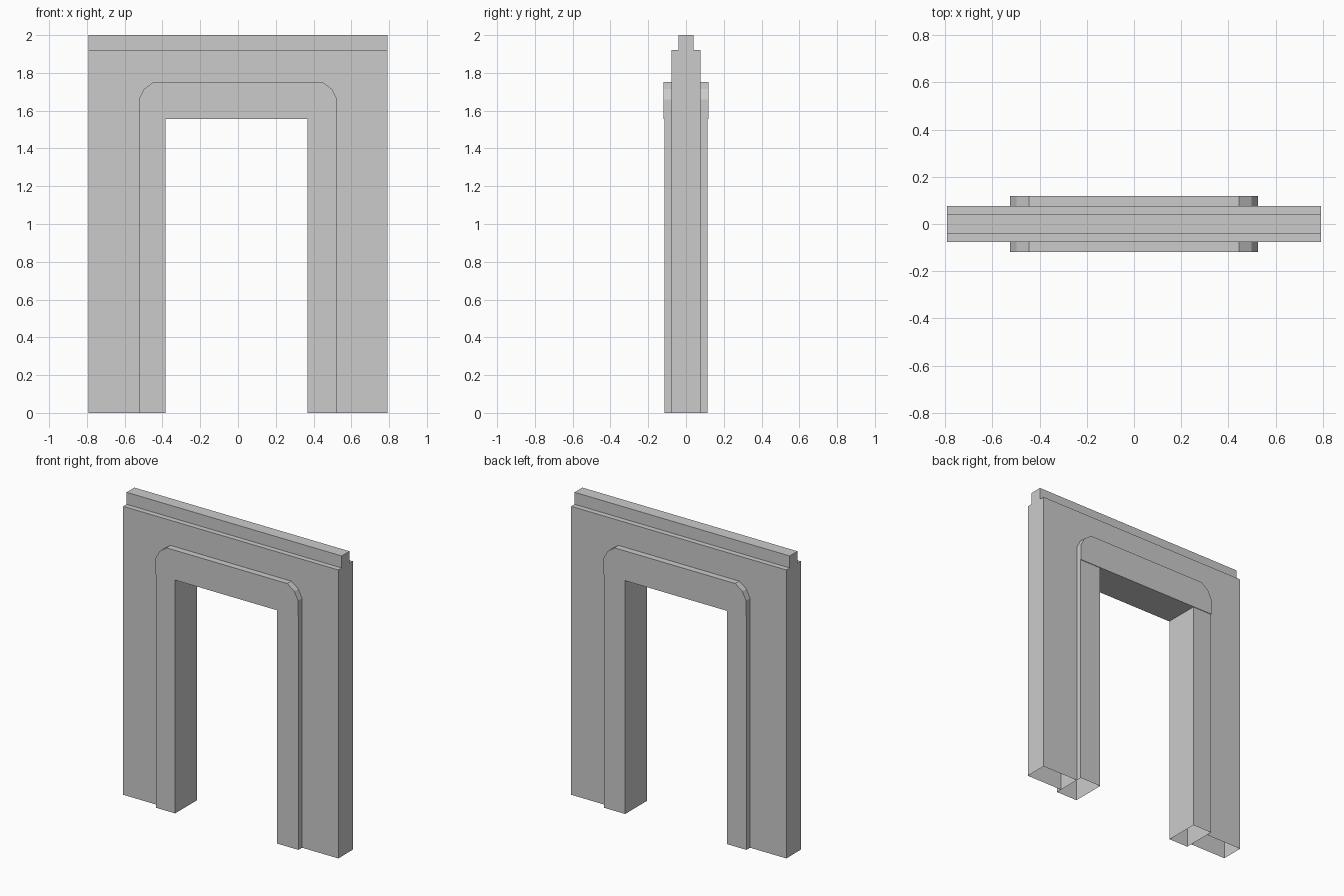
import bpy
import bmesh

cube = bpy.data.objects.get("Cube")
if cube:
    bpy.data.objects.remove(cube, do_unlink=True)

stone = bpy.data.materials.new("stone_grey")
stone.use_nodes = True
grey = (0.6, 0.6, 0.6, 1)
stone.diffuse_color = grey
stone.node_tree.nodes["Principled BSDF"].inputs["Base Color"].default_value = grey


def prism(name, outline, half_depth, open_heights=()):
    """Extrude an x-z outline along y, dropping level faces at open_heights."""
    bm = bmesh.new()
    face = bm.faces.new([bm.verts.new((x, -half_depth, z)) for x, z in outline])
    extruded = bmesh.ops.extrude_face_region(bm, geom=[face])["geom"]
    moved = [v for v in extruded if isinstance(v, bmesh.types.BMVert)]
    bmesh.ops.translate(bm, verts=moved, vec=(0, 2 * half_depth, 0))
    bmesh.ops.recalc_face_normals(bm, faces=bm.faces)
    dropped = [f for f in bm.faces
               if any(all(abs(v.co.z - h) < 1e-4 for v in f.verts) for h in open_heights)]
    bmesh.ops.delete(bm, geom=dropped, context="FACES")
    mesh = bpy.data.meshes.new(name)
    bm.to_mesh(mesh)
    bm.free()
    mesh.materials.append(stone)
    obj = bpy.data.objects.new(name, mesh)
    bpy.context.collection.objects.link(obj)
    return obj


def box(x0, x1, z0, z1):
    return [(x0, z0), (x1, z0), (x1, z1), (x0, z1)]


WALL, TRIM = 0.792, 0.525          # half widths of the wall and the door trim
OPEN_L, OPEN_R = 0.368, -0.383     # sides of the doorway
LINTEL, SHOULDER, TOP = 1.555, 1.66, 1.92

# Wall around the doorway, open underneath
prism("wall", [(-WALL, 0), (-TRIM, 0), (-TRIM, SHOULDER), (TRIM, SHOULDER),
               (TRIM, 0), (WALL, 0), (WALL, TOP), (-WALL, TOP)], 0.076, (0,))

# Narrow ridge along the top
prism("top_ridge", box(-WALL, WALL, TOP, 2), 0.041, (TOP,))

# Door trim: hollow posts and a header with rounded corners
prism("left_post", box(OPEN_L, TRIM, 0, LINTEL), 0.114, (0, LINTEL))
prism("right_post", box(-TRIM, OPEN_R, 0, LINTEL), 0.114, (0, LINTEL))
corner = [(TRIM, LINTEL), (TRIM, SHOULDER), (0.497, 1.715), (0.445, 1.753)]
prism("header", corner + [(-x, z) for x, z in reversed(corner)], 0.118)
